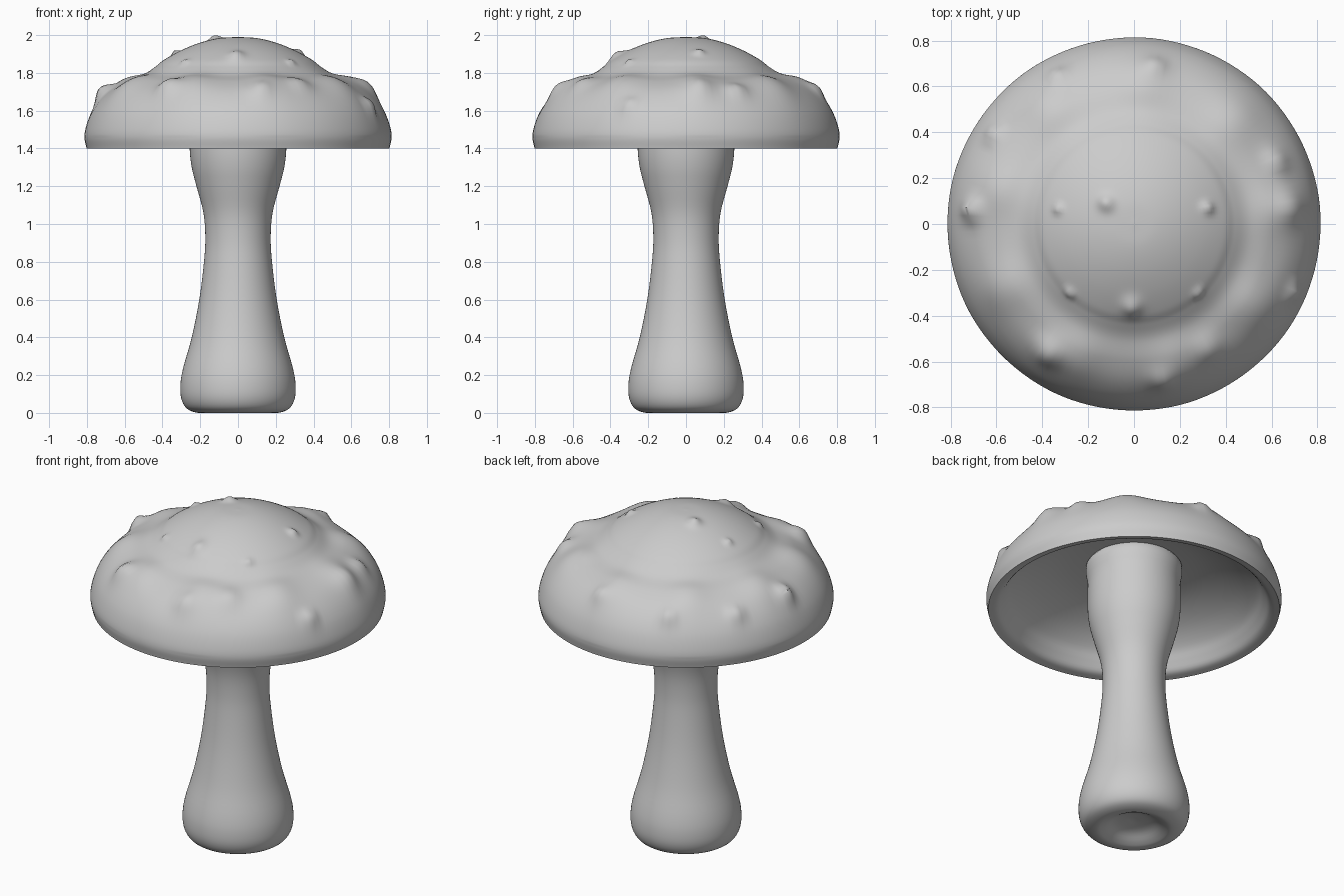
import bpy
from math import cos, sin, pi, exp
from mathutils import Vector

if "Cube" in bpy.data.objects:
    bpy.data.objects.remove(bpy.data.objects["Cube"])

SEG = 128


def smooth_profile(pts, n):
    """Catmull-Rom curve through (radius, height) points."""
    p = [Vector(q) for q in pts]
    p = [p[0] * 2 - p[1]] + p + [p[-1] * 2 - p[-2]]
    out = []
    for i in range(1, len(p) - 2):
        a, b, c, d = p[i - 1:i + 3]
        for k in range(n):
            t = k / n
            out.append(0.5 * (2 * b + (c - a) * t + (2 * a - 5 * b + 4 * c - d) * t * t
                              + (3 * b - a - 3 * c + d) * t ** 3))
    return out + [p[-2]]


def lathe(name, prof, lumps=()):
    """Spin a profile that starts and ends on the axis; lumps push it outward."""
    def point(i, j):
        a = 2 * pi * j / SEG
        r, z = prof[i]
        v = Vector((r * cos(a), r * sin(a), z))
        t = prof[min(i + 1, len(prof) - 1)] - prof[max(i - 1, 0)]
        t.normalize()
        nrm = Vector((t.y * cos(a), t.y * sin(a), -t.x))
        if nrm.z > 0 and z > 1.45:
            h = sum(l[3] * exp(-((v.x - l[0]) ** 2 + (v.y - l[1]) ** 2) / l[2] ** 2) for l in lumps)
            v += nrm * h
        return v

    n = len(prof)
    verts = [Vector((0, 0, prof[0].y))]
    for i in range(1, n - 1):
        verts += [point(i, j) for j in range(SEG)]
    verts.append(Vector((0, 0, prof[-1].y)))
    last = len(verts) - 1
    faces = []
    for j in range(SEG):
        k = (j + 1) % SEG
        faces.append((0, 1 + k, 1 + j))
        for i in range(n - 3):
            a, b = 1 + i * SEG, 1 + (i + 1) * SEG
            faces.append((a + j, a + k, b + k, b + j))
        e = 1 + (n - 3) * SEG
        faces.append((e + j, e + k, last))
    me = bpy.data.meshes.new(name)
    me.from_pydata(verts, [], faces)
    ob = bpy.data.objects.new(name, me)
    bpy.context.collection.objects.link(ob)
    bpy.context.view_layer.objects.active = ob
    ob.select_set(True)
    bpy.ops.object.shade_smooth_by_angle(angle=0.9)
    ob.select_set(False)
    return ob


# Stem: flared foot with a shallow dish underneath, narrow waist, wide top
stem = [(0, 0.06), (0.1, 0.045), (0.165, 0.012), (0.21, 0.0), (0.27, 0.022), (0.3, 0.075),
        (0.305, 0.15), (0.29, 0.24), (0.245, 0.4), (0.205, 0.6), (0.18, 0.8), (0.173, 0.93),
        (0.183, 1.06), (0.22, 1.2), (0.245, 1.3), (0.256, 1.4), (0.255, 1.55), (0.245, 1.69), (0, 1.7)]
lathe("stem", smooth_profile(stem, 4))

# Cap: hollow underside, thick rim, domed top with a soft shoulder
under = [(0, 1.7), (0.25, 1.68), (0.42, 1.65), (0.57, 1.59), (0.67, 1.52), (0.715, 1.46), (0.75, 1.415), (0.802, 1.4)]
outer = [(0.802, 1.4), (0.813, 1.46), (0.803, 1.52), (0.775, 1.59), (0.73, 1.655), (0.67, 1.71),
         (0.59, 1.755), (0.5, 1.79), (0.44, 1.83), (0.39, 1.87), (0.3, 1.92), (0.2, 1.96),
         (0.1, 1.984), (0, 1.99)]
# Lumps: x, y, radius, height
lumps = [(-0.12, 0.09, 0.035, 0.025), (-0.33, 0.065, 0.02, 0.018), (0.32, 0.07, 0.025, 0.02),
         (-0.28, -0.3, 0.02, 0.015), (0.28, -0.3, 0.02, 0.015), (-0.01, -0.36, 0.04, 0.025),
         (-0.70, 0.06, 0.045, 0.045), (-0.61, 0.39, 0.035, 0.03), (-0.33, 0.64, 0.035, 0.03),
         (0.09, 0.68, 0.04, 0.025), (0.62, 0.27, 0.05, 0.025), (0.67, 0.07, 0.06, 0.025),
         (0.69, -0.3, 0.03, 0.03), (-0.37, -0.55, 0.06, 0.04), (0.32, -0.54, 0.06, 0.025),
         (0.12, -0.67, 0.05, 0.025)]
# Broad swellings around the shoulder
for k in range(9):
    a = 2 * pi * (k + 0.15) / 9
    lumps.append((0.62 * cos(a), 0.62 * sin(a), 0.11, 0.025))
cap_profile = smooth_profile(under, 4)[:-1] + smooth_profile(outer, 8)
lathe("cap", cap_profile, lumps)
